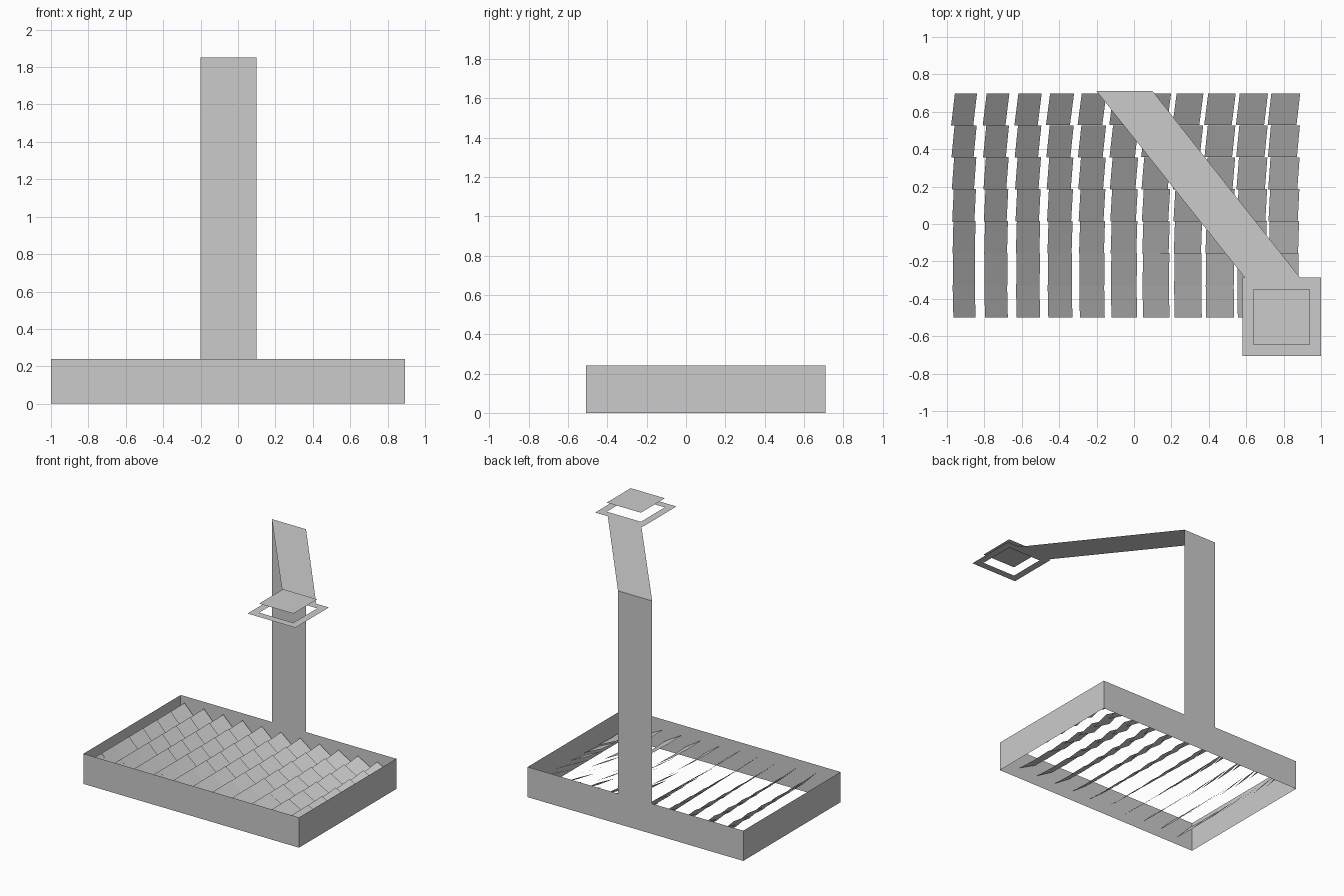
import bpy
from mathutils import Vector

if "Cube" in bpy.data.objects:
    bpy.data.objects.remove(bpy.data.objects["Cube"])


def sheet(name, verts, faces):
    mesh = bpy.data.meshes.new(name)
    mesh.from_pydata([tuple(v) for v in verts], [], faces)
    obj = bpy.data.objects.new(name, mesh)
    bpy.context.collection.objects.link(obj)
    return obj


def square(cx, cy, half, z):
    return [(cx + sx * half, cy + sy * half, z)
            for sx, sy in ((-1, -1), (1, -1), (1, 1), (-1, 1))]


# Tray walls, open at top and bottom
X0, X1, Y0, Y1, H = -1.0, 0.893, -0.51, 0.71, 0.24
corners = [(X0, Y0), (X1, Y0), (X1, Y1), (X0, Y1)]
sheet("tray_walls",
      [(x, y, z) for z in (0, H) for x, y in corners],
      [(i, (i + 1) % 4, (i + 1) % 4 + 4, i + 4) for i in range(4)])

# Upright post and the slanting flat arm
TOP = 1.85
sheet("post", [(-0.2, Y1, H), (0.1, Y1, H), (0.1, Y1, TOP), (-0.2, Y1, TOP)],
      [(3, 2, 1, 0)])
CX, CY = 0.789, -0.497
sheet("arm", [(-0.2, Y1, TOP), (0.593, CY + 0.21, TOP),
              (0.888, CY + 0.21, TOP), (0.1, Y1, TOP)], [(0, 1, 2, 3)])

# Receiver: square ring with a plate floating above its opening
sheet("receiver_ring",
      square(CX, CY, 0.21, TOP) + square(CX, CY, 0.15, TOP),
      [(i, (i + 1) % 4, (i + 1) % 4 + 4, i + 4) for i in range(4)])
target = Vector((CX, CY, TOP + 0.072))
sheet("receiver_plate", square(CX, CY, 0.15, target.z), [(0, 1, 2, 3)])

# Mirror field: each mirror bisects the sun and receiver directions
sun = Vector((0.766, 0.1, 0.64)).normalized()
PITCH, HALF = 0.171, 0.0865
verts, faces = [], []
for col in range(11):
    for row in range(7):
        c = Vector(((X0 + X1) / 2 + (col - 5) * PITCH,
                    (Y0 + Y1) / 2 + (row - 3) * PITCH, 0.12))
        n = ((target - c).normalized() + sun).normalized()
        u = Vector((n.z, 0, -n.x)).normalized()
        v = n.cross(u)
        k = len(verts)
        verts += [c + HALF * (a * u + b * v)
                  for a, b in ((-1, -1), (1, -1), (1, 1), (-1, 1))]
        faces.append((k, k + 1, k + 2, k + 3))
sheet("mirrors", verts, faces)
